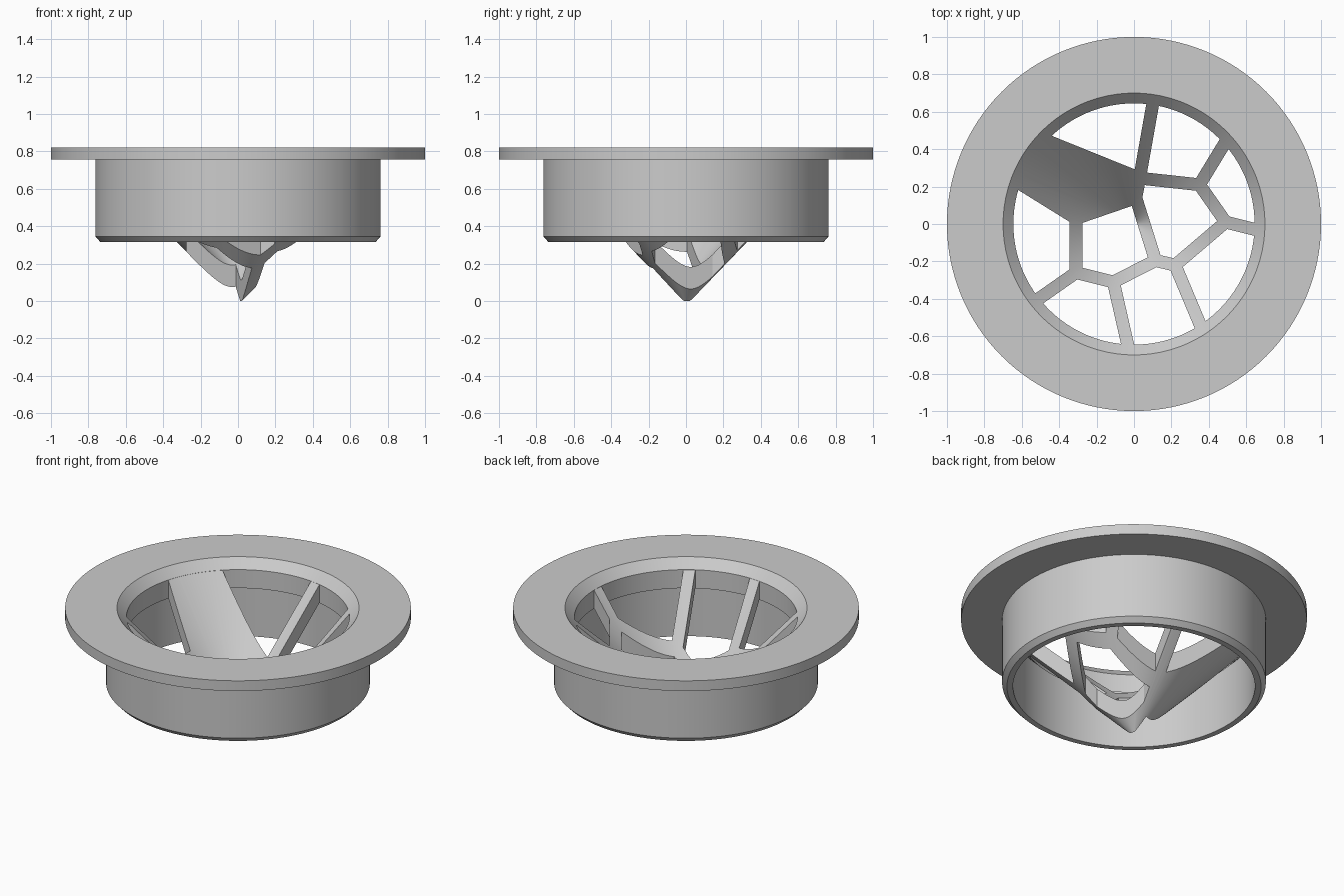
import bpy, bmesh, math
from mathutils import Vector
from mathutils.geometry import intersect_line_line_2d

if "Cube" in bpy.data.objects:
    bpy.data.objects.remove(bpy.data.objects["Cube"], do_unlink=True)

SEG = 128
HALF_STRUT = 0.034
R_HOLE, R_LIP, Z_TOP, SLOPE = 0.70, 0.645, 0.822, 1.04

grey = bpy.data.materials.new("plain grey")
grey.use_nodes = True
grey.diffuse_color = (0.6, 0.6, 0.6, 1)
grey.node_tree.nodes["Principled BSDF"].inputs["Base Color"].default_value = (0.6, 0.6, 0.6, 1)


def inner_z(r):
    return Z_TOP - SLOPE * (R_HOLE - r)


def outer_z(r):
    return inner_z(r) - 0.118


def make_object(name, bm):
    bmesh.ops.recalc_face_normals(bm, faces=bm.faces)
    mesh = bpy.data.meshes.new(name)
    bm.to_mesh(mesh)
    bm.free()
    mesh.materials.append(grey)
    obj = bpy.data.objects.new(name, mesh)
    bpy.context.collection.objects.link(obj)
    return obj


def lathe(name, profile):
    """Spin a closed (radius, height) profile around z."""
    bm = bmesh.new()
    verts = [bm.verts.new((r, 0, z)) for r, z in profile]
    edges = [bm.edges.new((verts[i - 1], verts[i])) for i in range(len(verts))]
    bmesh.ops.spin(bm, geom=verts + edges, cent=(0, 0, 0), axis=(0, 0, 1),
                   angle=math.tau, steps=SEG, use_duplicate=False)
    bmesh.ops.remove_doubles(bm, verts=bm.verts, dist=1e-4)
    bmesh.ops.dissolve_degenerate(bm, dist=1e-5, edges=bm.edges)
    return make_object(name, bm)


def smooth(obj):
    bpy.ops.object.select_all(action='DESELECT')
    obj.select_set(True)
    bpy.context.view_layer.objects.active = obj
    bpy.ops.object.shade_smooth_by_angle(angle=math.radians(25))


# Flange, tube and sloped lip in one turned piece
body = lathe("flange_and_tube", [
    (R_HOLE, Z_TOP), (1, Z_TOP), (1, 0.757), (0.763, 0.757), (0.763, 0.345),
    (0.735, 0.315), (R_HOLE, 0.315), (R_HOLE, outer_z(R_HOLE)),
    (R_LIP, outer_z(R_LIP)), (R_LIP, inner_z(R_LIP))])
smooth(body)

# Conical basket shell, its edge tucked into the lip
edge = R_LIP + 0.008
basket = lathe("basket_webbing", [
    (0, outer_z(0)), (edge, outer_z(edge) + 0.001),
    (edge, inner_z(edge) - 0.001), (0, inner_z(0))])

# Strut junctions in plan, and where struts reach the rim
nodes = {
    "A": (0.03, 0.245), "B": (0.01, 0.14), "C": (0.35, 0.21), "D": (0.49, 0.01),
    "E": (0.22, -0.22), "F": (0.115, -0.195), "G": (-0.11, -0.31),
    "H": (-0.31, -0.26), "I": (-0.31, 0.03)}
rims = {
    "n": ("A", 0.10, 0.64), "w": ("A", -0.465, 0.445), "c": ("C", 0.49, 0.44),
    "d": ("D", 0.65, -0.03), "e": ("E", 0.35, -0.53), "g": ("G", -0.035, -0.64),
    "h": ("H", -0.51, -0.40), "i": ("I", -0.60, 0.21)}
points = {k: Vector(p) for k, p in nodes.items()}
for key, (start, x, y) in rims.items():
    points[key] = points[start] + (Vector((x, y)) - points[start]) * 8

# Openings between the struts, counter-clockwise
cells = ["BIHGF", "ABFEDC", "Anw", "AwiIB", "IihH", "HhgG", "GgeEF", "EedD", "DdcC", "CcnA"]


def inset(poly, d):
    """Shift every side inward by d and mitre the corners."""
    lines = []
    for i, p in enumerate(poly):
        q = poly[(i + 1) % len(poly)]
        t = (q - p).normalized()
        lines.append((p + Vector((-t.y, t.x)) * d, t))
    corners = []
    for i, (p, t) in enumerate(lines):
        p0, t0 = lines[i - 1]
        s = (p - p0).cross(t) / t0.cross(t)
        corners.append(p0 + t0 * s)
    return corners


bm = bmesh.new()
for cell in cells:
    outline = inset([points[k] for k in cell], HALF_STRUT)
    face = bm.faces.new([bm.verts.new((p.x, p.y, -0.5)) for p in outline])
    top = bmesh.ops.extrude_face_region(bm, geom=[face])["geom"]
    bmesh.ops.translate(bm, vec=(0, 0, 2),
                        verts=[v for v in top if isinstance(v, bmesh.types.BMVert)])
cutter = make_object("opening_cutter", bm)
cutter.hide_render = True

# Cut the openings straight down through the cone
cut = basket.modifiers.new("openings", 'BOOLEAN')
cut.operation, cut.solver, cut.object = 'DIFFERENCE', 'EXACT', cutter
bpy.context.view_layer.objects.active = basket
bpy.ops.object.modifier_apply(modifier=cut.name)
bpy.data.objects.remove(cutter, do_unlink=True)
smooth(basket)

# Rest the lowest point of the basket on the ground
low = min(v.co.z for v in basket.data.vertices)
for v in basket.data.vertices:
    v.co.z = max(v.co.z, 0) if low < 0 else v.co.z
